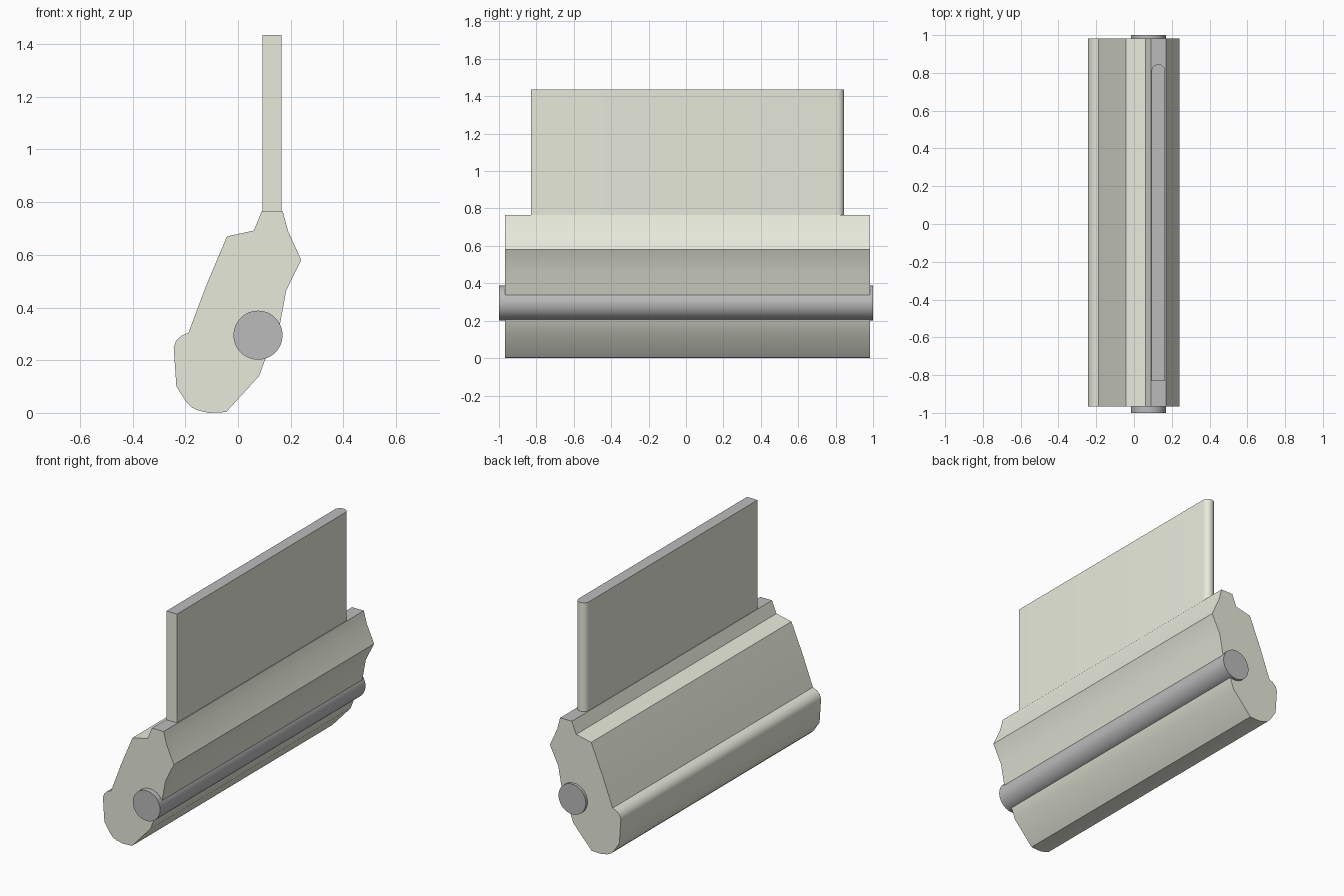
import bpy, bmesh
from math import sin, cos, pi, radians
from mathutils import Vector

if "Cube" in bpy.data.objects:
    bpy.data.objects.remove(bpy.data.objects["Cube"])


def material(name, rgb):
    m = bpy.data.materials.new(name)
    m.diffuse_color = (*rgb, 1)
    m.use_nodes = True
    m.node_tree.nodes["Principled BSDF"].inputs["Base Color"].default_value = m.diffuse_color
    return m


beige = material("beige", (0.80, 0.82, 0.71))
grey = material("grey", (0.50, 0.50, 0.50))


def prism(name, points, offset, mats, grey_top=False):
    """Extrude a planar outline by an offset; optionally make the top face grey."""
    bm = bmesh.new()
    base = bm.faces.new([bm.verts.new(p) for p in points])
    new = bmesh.ops.extrude_face_region(bm, geom=[base], use_keep_orig=True)["geom"]
    bmesh.ops.translate(bm, vec=offset,
                        verts=[v for v in new if isinstance(v, bmesh.types.BMVert)])
    bmesh.ops.recalc_face_normals(bm, faces=bm.faces)
    top = max(v.co.z for v in bm.verts)
    for f in bm.faces:
        if grey_top and all(abs(v.co.z - top) < 1e-4 for v in f.verts):
            f.material_index = 1
    mesh = bpy.data.meshes.new(name)
    bm.to_mesh(mesh)
    bm.free()
    for m in mats:
        mesh.materials.append(m)
    obj = bpy.data.objects.new(name, mesh)
    bpy.context.collection.objects.link(obj)
    bpy.ops.object.select_all(action='DESELECT')
    obj.select_set(True)
    bpy.context.view_layer.objects.active = obj
    bpy.ops.object.shade_smooth_by_angle(angle=radians(30))
    return obj


# Body: cross-section in x/z, run along y
profile = [(-0.045, 0.003), (0.08, 0.14), (0.106, 0.21), (0.158, 0.33), (0.183, 0.465),
           (0.24, 0.58), (0.19, 0.69), (0.17, 0.765), (0.09, 0.765), (0.06, 0.692),
           (-0.042, 0.67), (-0.122, 0.48), (-0.188, 0.304), (-0.215, 0.293),
           (-0.235, 0.274), (-0.244, 0.248), (-0.234, 0.10), (-0.195, 0.04),
           (-0.175, 0.02), (-0.15, 0.009), (-0.11, 0.0)]
prism("body", [(x, -0.967, z) for x, z in profile], Vector((0, 1.95, 0)),
      [beige, grey], grey_top=True)

# Blade: flat plate with a rounded rear end, standing on the ridge
cx, half = 0.129, 0.036
outline = [(cx - half, -0.83), (cx + half, -0.83)]
outline += [(cx + half * cos(pi * i / 12), 0.81 + half * sin(pi * i / 12)) for i in range(13)]
prism("blade", [(x, y, 0.75) for x, y in outline], Vector((0, 0, 0.685)),
      [beige, grey], grey_top=True)

# Round pin running the full length
pin = [(0.076 + 0.093 * cos(2 * pi * i / 48), -1, 0.295 + 0.093 * sin(2 * pi * i / 48))
       for i in range(48)]
prism("pin", pin, Vector((0, 2, 0)), [grey])
